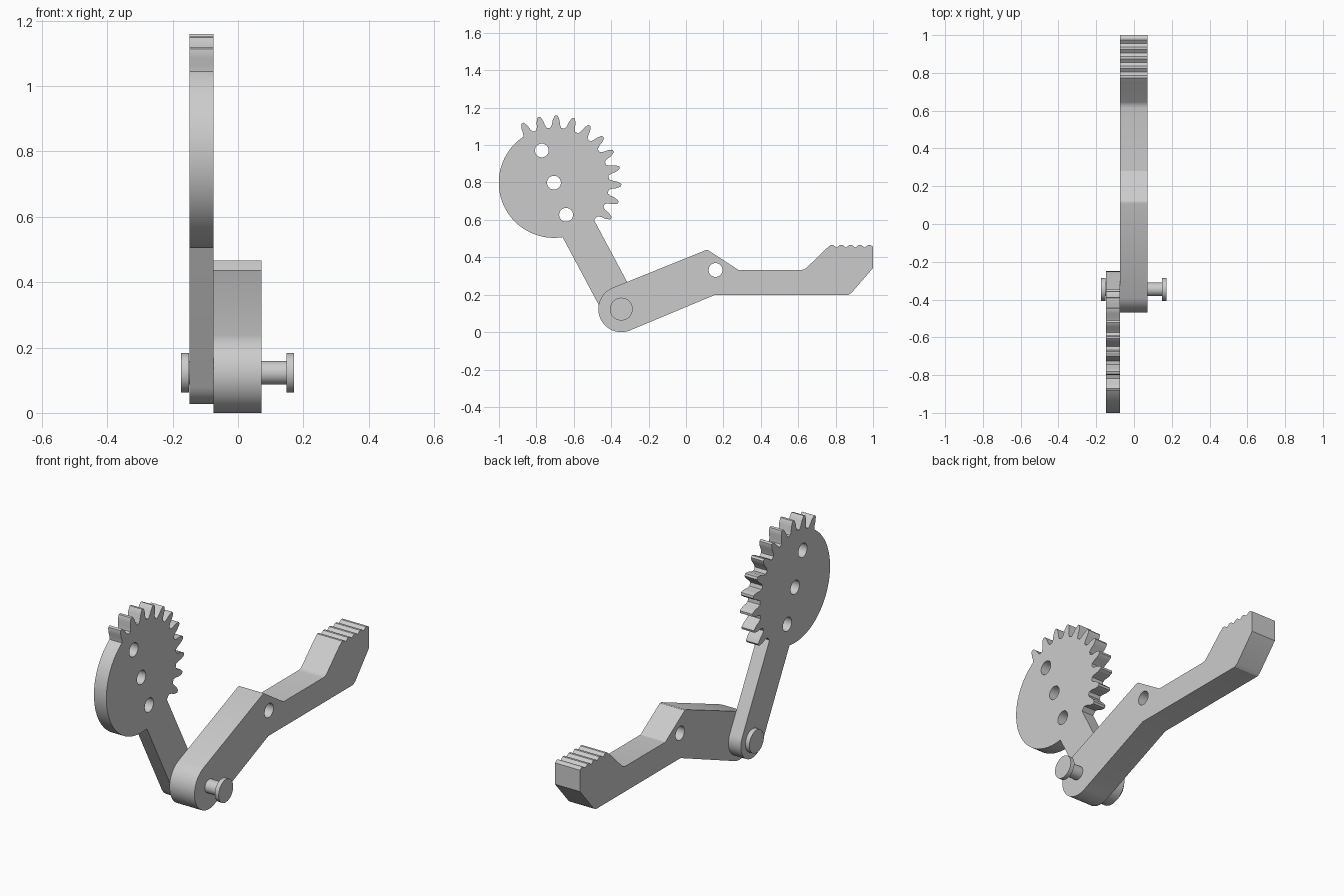
import bpy, bmesh
from math import radians, sin, cos, pi
from mathutils import Euler, Matrix

cube = bpy.data.objects.get("Cube")
if cube:
    bpy.data.objects.remove(cube, do_unlink=True)

metal = bpy.data.materials.new("plain_grey")
metal.use_nodes = True
GREY = (0.6, 0.6, 0.6, 1)
metal.diffuse_color = GREY
metal.node_tree.nodes["Principled BSDF"].inputs["Base Color"].default_value = GREY

# Profile plane (y, z) extruded along x
SIDE = Euler((pi / 2, 0, pi / 2)).to_matrix().to_4x4()
PIVOT = (-0.346, 0.123)
GEAR = (-0.706, 0.799)
HOLE_R = 0.037


def arc(centre, r, start, end, steps):
    angles = [radians(start + (end - start) * i / steps) for i in range(steps + 1)]
    return [(centre[0] + r * cos(a), centre[1] + r * sin(a)) for a in angles]


def finish(obj):
    obj.data.materials.clear()
    obj.data.materials.append(metal)
    bpy.ops.object.select_all(action='DESELECT')
    obj.select_set(True)
    bpy.context.view_layer.objects.active = obj
    bpy.ops.object.shade_smooth_by_angle(angle=radians(30))


def plate(name, outline, holes, x0, x1):
    """Extruded flat plate with round through holes."""
    curve = bpy.data.curves.new(name, 'CURVE')
    curve.dimensions = '2D'
    curve.fill_mode = 'BOTH'
    curve.extrude = (x1 - x0) / 2
    loops = [outline] + [arc(h, HOLE_R, 0, 360, 32)[:-1] for h in holes]
    for pts in loops:
        s = curve.splines.new('POLY')
        s.points.add(len(pts) - 1)
        for p, (u, v) in zip(s.points, pts):
            p.co = (u, v, 0, 1)
        s.use_cyclic_u = True
    obj = bpy.data.objects.new(name, curve)
    bpy.context.collection.objects.link(obj)
    bpy.ops.object.select_all(action='DESELECT')
    obj.select_set(True)
    bpy.context.view_layer.objects.active = obj
    bpy.ops.object.convert(target='MESH')
    obj = bpy.context.view_layer.objects.active
    obj.data.transform(Matrix.Translation(((x0 + x1) / 2, 0, 0)) @ SIDE)
    bm = bmesh.new()
    bm.from_mesh(obj.data)
    bmesh.ops.remove_doubles(bm, verts=bm.verts, dist=1e-5)
    bmesh.ops.recalc_face_normals(bm, faces=bm.faces)
    bm.to_mesh(obj.data)
    bm.free()
    finish(obj)


# Lever: rounded pivot end, bent body, ridged foot pad
lever = arc(PIVOT, 0.123, 111.5, 292.5, 32)
lever += [(0.153, 0.198), (0.866, 0.198), (0.885, 0.21), (1.0, 0.343), (1.0, 0.457)]
for i in range(5):
    y = 0.98 - i * 0.05
    lever += [(y + 0.006, 0.466), (y - 0.006, 0.466)]
    if i < 4:
        lever.append((y - 0.025, 0.452))
lever += [(0.748, 0.445), (0.645, 0.344), (0.632, 0.335), (0.614, 0.332),
          (0.281, 0.332), (0.118, 0.438), (0.105, 0.438)]
plate("lever", lever, [(0.158, 0.332)], -0.075, 0.072)

# Gear sector with its arm
TOOTH = [(0.293, 0.029), (0.31, 0.022), (0.335, 0.018), (0.352, 0.011), (0.36, 0.006)]
gear = arc(GEAR, 0.293, -43, -40, 1)
for k in range(11):
    a = radians(-32 + 15 * k)
    flank = [(r, -w) for r, w in TOOTH] + [(r, w) for r, w in reversed(TOOTH)]
    gear += [(GEAR[0] + r * cos(a) - w * sin(a), GEAR[1] + r * sin(a) + w * cos(a))
             for r, w in flank]
gear += arc(GEAR, 0.295, 125, 279, 48)
gear += arc(PIVOT, 0.096, 208, 388, 24)
gear_holes = [(GEAR[0] + d * 0.065, GEAR[1] - d * 0.172) for d in (-1, 0, 1)]
plate("gear_arm", gear, gear_holes, -0.148, -0.075)

# Pivot pin: shaft with a head at each end, turned as one profile
bm = bmesh.new()
profile = [(-0.174, 0), (-0.174, 0.061), (-0.15, 0.061), (-0.15, 0.036),
           (0.148, 0.036), (0.148, 0.061), (0.171, 0.061), (0.171, 0)]
verts = [bm.verts.new((x, PIVOT[0], PIVOT[1] + r)) for x, r in profile]
edges = [bm.edges.new(pair) for pair in zip(verts, verts[1:])]
bmesh.ops.spin(bm, geom=verts + edges, cent=(0, *PIVOT), axis=(1, 0, 0),
               angle=2 * pi, steps=40, use_duplicate=False)
bmesh.ops.remove_doubles(bm, verts=bm.verts, dist=1e-5)
bmesh.ops.recalc_face_normals(bm, faces=bm.faces)
mesh = bpy.data.meshes.new("pivot_pin")
bm.to_mesh(mesh)
bm.free()
pin = bpy.data.objects.new("pivot_pin", mesh)
bpy.context.collection.objects.link(pin)
finish(pin)
